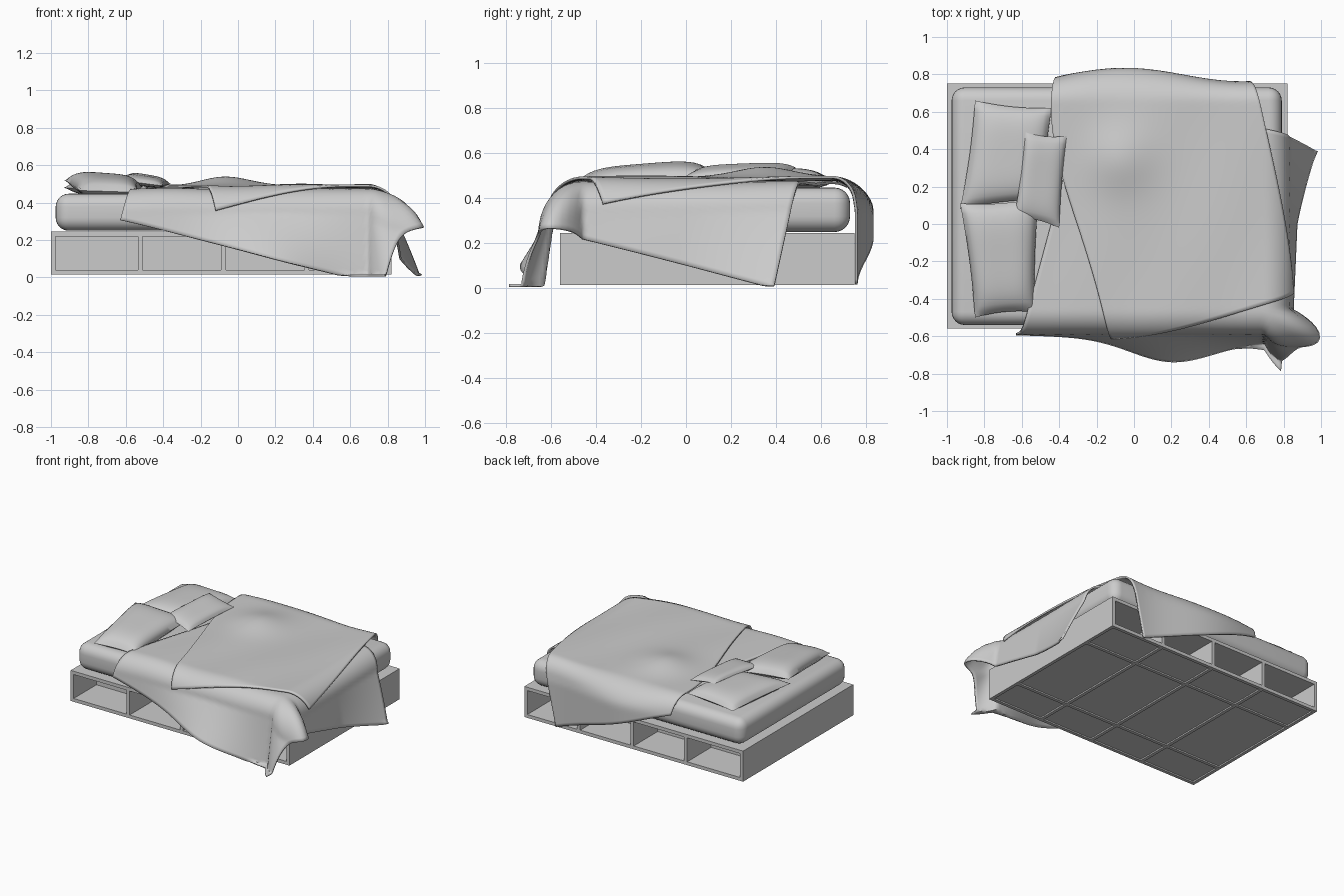
import bpy, bmesh, math
from mathutils import Vector

if "Cube" in bpy.data.objects:
    bpy.data.objects.remove(bpy.data.objects["Cube"])

grey = bpy.data.materials.new("light_grey")
grey.use_nodes = True
COLOUR = (0.6, 0.6, 0.6, 1)
grey.diffuse_color = COLOUR
grey.node_tree.nodes["Principled BSDF"].inputs["Base Color"].default_value = COLOUR


def finish(name, bm, smooth=None):
    mesh = bpy.data.meshes.new(name)
    bm.to_mesh(mesh)
    bm.free()
    obj = bpy.data.objects.new(name, mesh)
    bpy.context.collection.objects.link(obj)
    mesh.materials.append(grey)
    if smooth:
        bpy.ops.object.select_all(action='DESELECT')
        obj.select_set(True)
        bpy.context.view_layer.objects.active = obj
        bpy.ops.object.shade_smooth_by_angle(angle=math.radians(smooth))
    return obj


def box(name, x, y, z, bevel=0):
    bm = bmesh.new()
    bmesh.ops.create_cube(bm, size=1)
    for v in bm.verts:
        v.co = [lo + (c + 0.5) * (hi - lo) for c, (lo, hi) in zip(v.co, (x, y, z))]
    if bevel:
        bmesh.ops.bevel(bm, geom=bm.edges[:], offset=bevel, segments=6,
                        profile=0.5, affect='EDGES')
    return finish(name, bm, 40 if bevel else None)


def grid(bm, n, m, place):
    """Sheet of n by m quads; place(u, v) gives each point."""
    rows = [[bm.verts.new(place(i / n, j / m)) for j in range(m + 1)]
            for i in range(n + 1)]
    for i in range(n):
        for j in range(m):
            bm.faces.new((rows[i][j], rows[i + 1][j],
                          rows[i + 1][j + 1], rows[i][j + 1]))


def blend(corners, u, v):
    a, b, c, d = (Vector(p) for p in corners)
    return a.lerp(b, u).lerp(d.lerp(c, u), v)


# Storage base: panels, floor, dividers and inner shelf walls
LEFT, RIGHT, FRONT, BACK = -1, 0.82, -0.56, 0.75
LOW, HIGH, PANEL = 0.015, 0.245, 0.025
box("base_top", (LEFT, RIGHT), (FRONT, BACK), (HIGH - PANEL, HIGH))
box("base_floor", (LEFT, RIGHT), (FRONT, BACK), (LOW + 0.01, LOW + PANEL))
for side, x in (("head", LEFT), ("foot", RIGHT - PANEL)):
    box(side + "_panel", (x, x + PANEL), (FRONT, BACK), (LOW, HIGH))
for x in (-0.535, -0.09, 0.355):
    box("divider", (x, x + PANEL), (FRONT, BACK), (LOW, HIGH - 0.01))
for side, y in (("front", -0.29), ("back", 0.44)):
    box(side + "_shelf_wall", (LEFT, RIGHT), (y, y + PANEL), (LOW, HIGH - 0.01))
for side, y in (("front", FRONT), ("back", BACK - PANEL)):
    box(side + "_rail", (LEFT, RIGHT), (y, y + PANEL), (LOW, LOW + PANEL))

# Mattress
box("mattress", (-0.975, 0.79), (-0.54, 0.73), (0.25, 0.448), 0.07)


# Pillows: two bulging sheets that meet at a pinched seam
def pillow(name, corners, puff):
    bm = bmesh.new()
    middle = blend(corners, 0.5, 0.5)
    for sign in (1, -0.6):
        def place(u, v):
            p = blend(corners, u, v)
            a, b = 2 * u - 1, 2 * v - 1
            pinch = 0.05 * ((1 - a * a) * b * b + (1 - b * b) * a * a)
            p = p.lerp(Vector((middle.x, middle.y, p.z)), pinch)
            bulge = (max(0, 1 - a ** 4) * max(0, 1 - b ** 4)) ** 0.6
            p.z += sign * puff * bulge
            return p
        grid(bm, 24, 24, place)
    bmesh.ops.remove_doubles(bm, verts=bm.verts[:], dist=0.0005)
    bmesh.ops.recalc_face_normals(bm, faces=bm.faces[:])
    finish(name, bm, 60)


pillow("back_pillow", [(-0.93, 0.08, 0.48), (-0.48, 0.13, 0.47),
                       (-0.44, 0.62, 0.48), (-0.85, 0.66, 0.47)], 0.06)
pillow("front_pillow", [(-0.85, -0.5, 0.465), (-0.53, -0.47, 0.455),
                        (-0.51, 0.14, 0.485), (-0.93, 0.11, 0.52)], 0.07)
pillow("small_pillow", [(-0.64, 0.04, 0.52), (-0.4, -0.02, 0.49),
                        (-0.36, 0.47, 0.5), (-0.58, 0.49, 0.54)], 0.035)


# Cloth: flat sheet wrapped over the bed edges, spilling onto the floor
def drape(p, top, radius, floor=0.012):
    near = Vector((min(p.x, 0.70), max(-0.46, min(p.y, 0.65))))
    out = Vector((p.x, p.y)) - near
    s = out.length
    if s < 1e-6:
        return Vector((p.x, p.y, top))
    way = out / s
    corner = abs(2 * way.x * way.y)
    r = radius + 0.1 * corner
    arc = r * math.pi / 2
    # Outward lean: billow on the front, flare at the foot, swell at the back
    billow = 0.12 + 0.5 * math.exp(-((p.x - 0.15) / 0.32) ** 2)
    flare = 0.15 + 0.65 * max(0, p.y)
    lean = billow * max(0, -way.y) + flare * max(0, way.x) + 0.3 * corner
    if s < arc:
        reach, z = r * math.sin(s / r), top - r * (1 - math.cos(s / r))
    else:
        drop = s - arc
        fall = min(drop, max(0, top - r - floor))
        reach = r + lean * fall + (drop - fall)
        z = top - r - fall
    if way.y > 0.5:
        reach += min(s, 0.2) * (0.18 * math.cos(5 * p.x + 0.25) - 0.06)
    if way.x > 0:
        # Fold standing out beside the foot corner
        fold = math.exp(-((way.y + 0.45) / 0.25) ** 2)
        reach += 0.45 * fold * max(0, s - 0.05)
    return Vector((near.x + way.x * reach, near.y + way.y * reach, z))


def cloth(name, corners, top, radius, bow, ripple, lump):
    bm = bmesh.new()

    def place(u, v):
        p = blend(corners, u, v)
        p.x -= bow * math.sin(math.pi * v * v) * (1 - u) ** 2
        q = drape(p, top, radius)
        # Soft wrinkles, fading where the cloth lies on the floor
        wave = math.sin(7 * p.x + 4 * p.y) + 0.6 * math.sin(5 * p.y - 11 * p.x)
        fade = min(1, q.z / 0.4)
        q.z = max(0.012, q.z + ripple * wave * fade)
        q.z += lump * math.exp(-((p.x + 0.08) ** 2 + (p.y - 0.35) ** 2) / 0.03)
        return q

    grid(bm, 72, 72, place)
    bmesh.ops.recalc_face_normals(bm, faces=bm.faces[:])
    obj = finish(name, bm, 60)
    thick = obj.modifiers.new("thickness", 'SOLIDIFY')
    thick.thickness = 0.012
    thick.offset = 0


cloth("duvet", [(-0.63, -0.69), (0.86, -1.07), (1.24, 0.39), (-0.25, 0.72)],
      0.468, 0.125, 0.0, 0.003, 0.02)
cloth("top_blanket", [(-0.12, -0.68), (0.9, -0.37), (0.55, 1.21), (-0.42, 0.86)],
      0.489, 0.155, 0.09, 0.004, 0.04)
